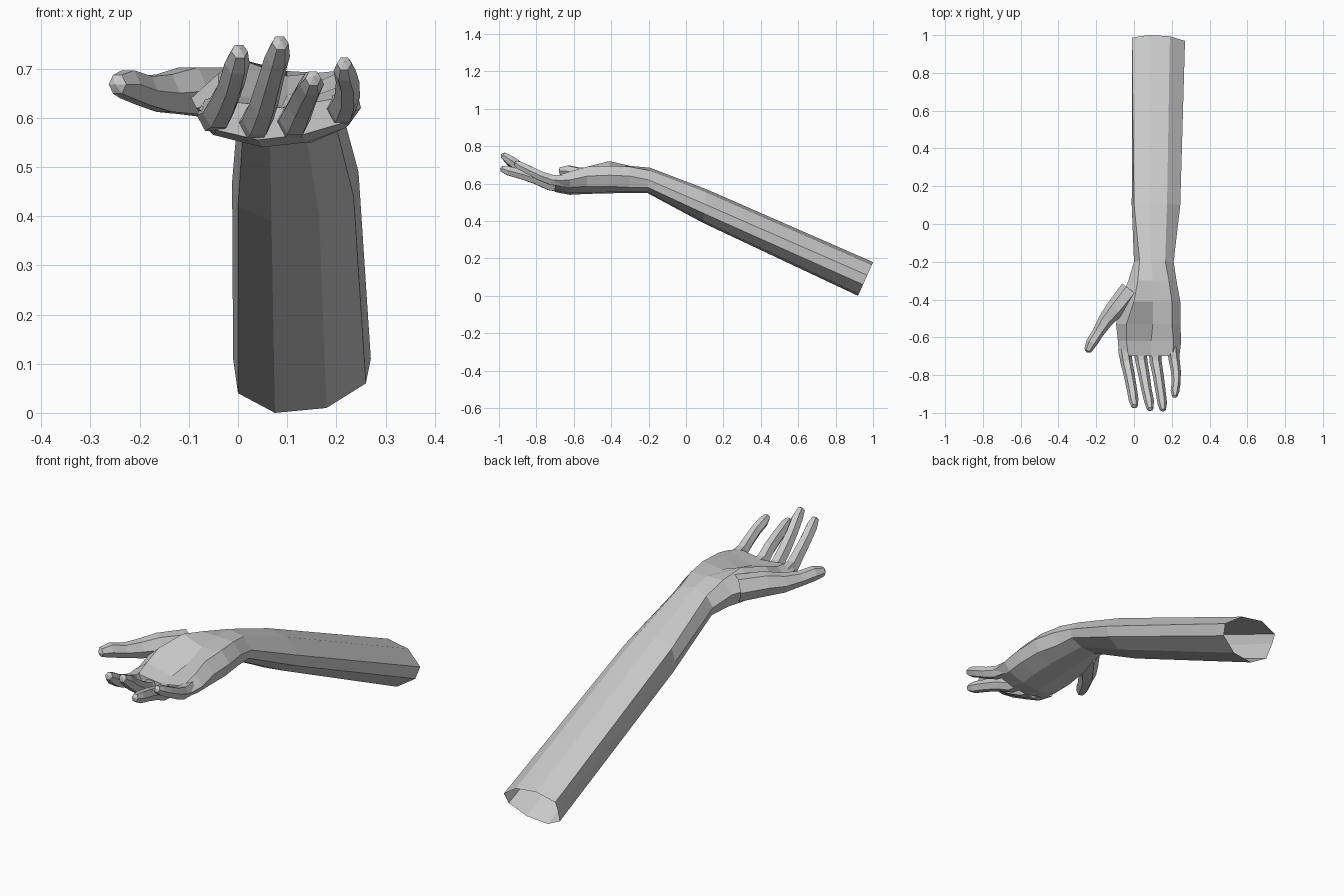
import bpy, bmesh, math
from mathutils import Vector

skin = bpy.data.materials.new("plain grey")
skin.diffuse_color = (0.6, 0.6, 0.6, 1)


def loft(name, rings, cap_end=False, tip=None):
    """Skin a list of equal-length rings of points with flat quads."""
    bm = bmesh.new()
    rows = [[bm.verts.new(p) for p in ring] for ring in rings]
    n = len(rows[0])
    for a, b in zip(rows, rows[1:]):
        for i in range(n):
            j = (i + 1) % n
            bm.faces.new((a[i], a[j], b[j], b[i]))
    if cap_end:
        bmesh.ops.triangulate(bm, faces=[bm.faces.new(rows[-1])])
    if tip is not None:
        t = bm.verts.new(tip)
        for i in range(n):
            bm.faces.new((rows[-1][i], rows[-1][(i + 1) % n], t))
    bmesh.ops.recalc_face_normals(bm, faces=bm.faces[:])
    mesh = bpy.data.meshes.new(name)
    bm.to_mesh(mesh)
    bm.free()
    mesh.materials.append(skin)
    obj = bpy.data.objects.new(name, mesh)
    bpy.context.collection.objects.link(obj)
    return obj


def section(y, lean, mid, pts):
    """Cross-section at y, leaning back with height."""
    return [(x, y + lean * (z - mid), z) for x, z in pts]


def digit(name, path, tall=1.1, sides=6):
    """Tapered finger along (x, y, z, radius) joints with a pointed tip."""
    pts = [Vector(p[:3]) for p in path]
    rings = []
    for i, p in enumerate(pts):
        d = (pts[min(i + 1, len(pts) - 1)] - pts[max(i - 1, 0)]).normalized()
        side = d.cross(Vector((0, 0, 1))).normalized()
        up = side.cross(d)
        r = path[i][3]
        rings.append([p + side * r * math.cos(a) + up * r * tall * math.sin(a)
                      for a in (2 * math.pi * k / sides for k in range(sides))])
    end = pts[-1] + (pts[-1] - pts[-2]).normalized() * path[-1][3] * 0.6
    return loft(name, rings, tip=end)


# Section order: left, under-left, under x2, under-right, right, top x3
wrist = section(-0.2, 0.1, 0.62, [
    (0, .61), (.01, .57), (.065, .55), (.14, .555), (.2, .58),
    (.21, .62), (.165, .67), (.09, .685), (.03, .66)])

# Forearm, open at the elbow end
loft("forearm", [
    section(0.96, 0.45, 0.09, [
        (-.01, .11), (0, .04), (.075, 0), (.18, .01), (.26, .06),
        (.27, .11), (.19, .165), (.08, .18), (-.01, .15)]),
    section(0.1, 0.1, 0.48, [
        (-.012, .47), (0, .42), (.068, .39), (.165, .40), (.235, .44),
        (.245, .49), (.175, .555), (.08, .57), (0, .535)]),
    wrist])

# Palm, cupped between the thumb pad and the heel of the hand
loft("palm", [
    wrist,
    section(-.30, 0, 0, [
        (-.03, .64), (-.01, .58), (.06, .55), (.145, .555), (.205, .58),
        (.225, .64), (.185, .69), (.1, .695), (.02, .695)]),
    section(-.41, 0, 0, [
        (-.075, .645), (-.05, .585), (.05, .548), (.15, .555), (.225, .585),
        (.245, .645), (.2, .695), (.1, .685), (0, .72)]),
    section(-.53, 0, 0, [
        (-.095, .64), (-.06, .575), (.05, .545), (.15, .55), (.225, .585),
        (.245, .64), (.2, .69), (.1, .645), (-.04, .69)]),
    section(-.62, 0, 0, [
        (-.085, .62), (-.05, .565), (.05, .54), (.14, .55), (.22, .58),
        (.25, .62), (.21, .665), (.09, .625), (-.04, .655)]),
    section(-.70, 0, 0, [
        (-.08, .62), (-.045, .575), (.04, .555), (.13, .565), (.215, .59),
        (.24, .615), (.205, .64), (.09, .62), (-.03, .635)])],
    cap_end=True)

# Fingers curling upward
digit("index_finger", [
    (-.05, -.66, .605, .034), (-.04, -.73, .61, .032), (-.025, -.80, .64, .029),
    (-.012, -.87, .672, .027), (-.002, -.93, .71, .026), (.003, -.965, .735, .017)])
digit("middle_finger", [
    (.03, -.66, .585, .034), (.04, -.73, .595, .032), (.053, -.80, .63, .03),
    (.067, -.88, .68, .027), (.08, -.94, .725, .026), (.086, -.98, .752, .017)])
digit("ring_finger", [
    (.11, -.66, .59, .034), (.115, -.73, .595, .032), (.128, -.80, .625, .029),
    (.14, -.88, .65, .027), (.15, -.95, .668, .025), (.153, -.985, .68, .016)])
digit("little_finger", [
    (.205, -.65, .615, .031), (.213, -.72, .62, .029), (.222, -.78, .642, .026),
    (.223, -.84, .672, .024), (.217, -.885, .695, .023), (.216, -.912, .71, .015)])

# Thumb growing out of the side of the palm
digit("thumb", [
    (-.02, -.35, .65, .055), (-.10, -.45, .655, .05), (-.15, -.51, .65, .04),
    (-.19, -.575, .655, .031), (-.225, -.63, .668, .03), (-.245, -.67, .668, .02)])
